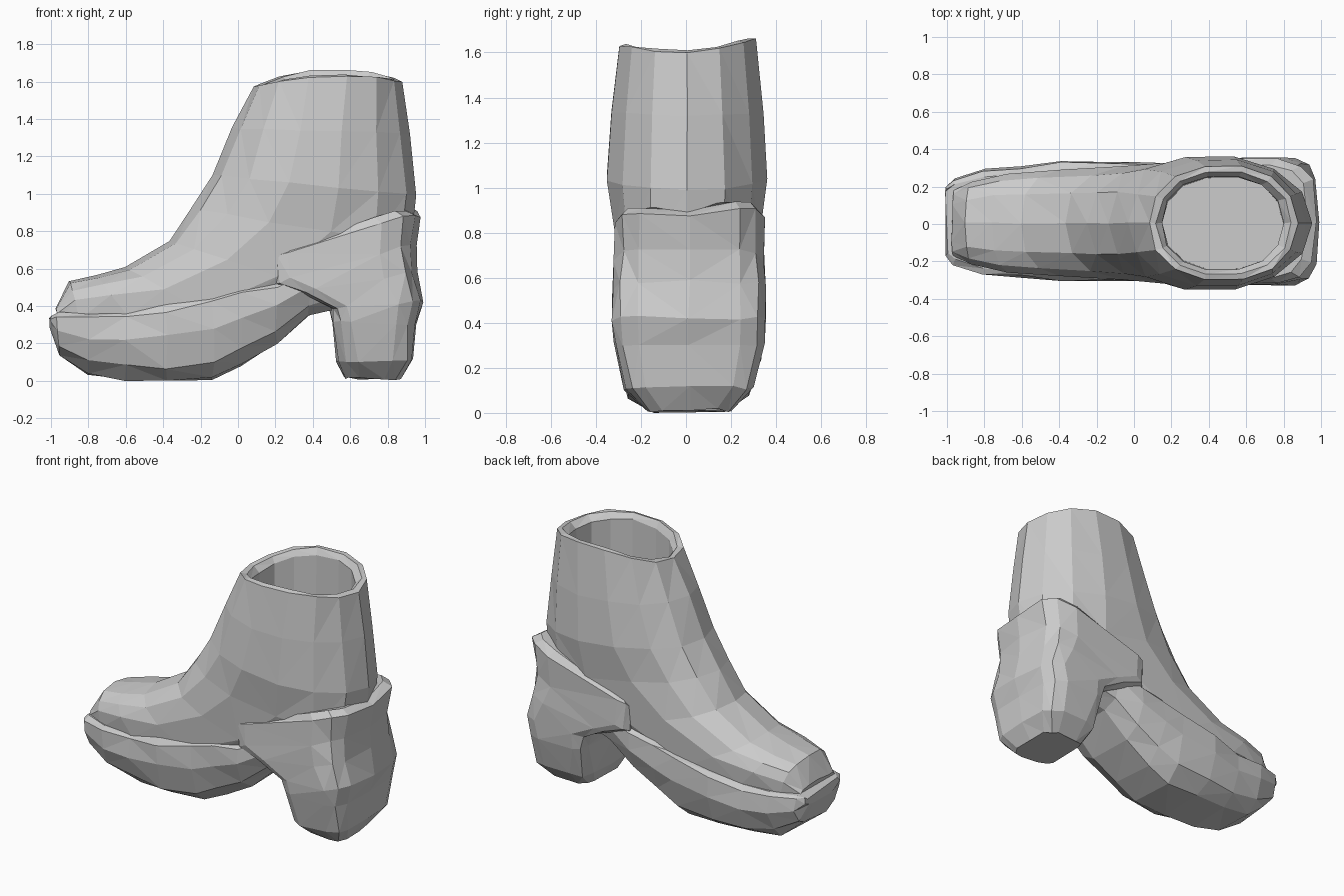
import bpy, bmesh, math, random

random.seed(4)


def power(v, e):
    return math.copysign(abs(v) ** e, v)


def ring(xf, zf, xb, zb, hw, n=2.3, lift=0.0, nf=None, sides=14):
    """Rounded ring across y from a front to a back point; nf squares the front."""
    pts = []
    for i in range(sides):
        a = 2 * math.pi * i / sides
        e = 2 / (nf if nf and math.cos(a) < 0 else n)
        c, s = power(math.cos(a), e), power(math.sin(a), e)
        x = (xf + xb) / 2 + c * (xb - xf) / 2
        z = (zf + zb) / 2 + c * (zb - zf) / 2 + lift * s * s + lift * 0.25 * s
        pts.append((x, s * hw, z))
    return pts


def sole_section(x, zb, zt, hw):
    """Upright section of the sole: narrow tread, bulging side, top lip."""
    h = zt - zb
    half = [(0.5, 0), (0.83, 0.2), (1, 0.6), (0.98, 0.93), (0.88, 1)]
    right = [(x, hw * y, zb + h * z) for y, z in half]
    return right + [(px, -py, pz) for px, py, pz in reversed(right)]


def loft(name, rings, jitter=0.0, y0=0.0):
    bm = bmesh.new()
    rows = []
    for r in rings:
        rows.append([bm.verts.new((x + random.uniform(-jitter, jitter),
                                   y + y0 + random.uniform(-jitter, jitter) * 0.6,
                                   z + random.uniform(-jitter, jitter)))
                     for x, y, z in r])
    n = len(rows[0])
    for a, b in zip(rows, rows[1:]):
        for i in range(n):
            j = (i + 1) % n
            bm.faces.new((a[i], a[j], b[j], b[i]))
    caps = [bm.faces.new(rows[0]), bm.faces.new(rows[-1])]
    bmesh.ops.triangulate(bm, faces=[f for f in bm.faces if f not in caps])
    bmesh.ops.recalc_face_normals(bm, faces=bm.faces)
    me = bpy.data.meshes.new(name)
    bm.to_mesh(me)
    bm.free()
    ob = bpy.data.objects.new(name, me)
    bpy.context.collection.objects.link(ob)
    return ob


# Upper: inner floor, inner wall, rim, then the outside down to the toe
upper = [
    (0.15, 0.95, 0.80, 0.95, 0.25, 2.2, 0),
    (0.15, 1.55, 0.80, 1.59, 0.255, 2.2, 0.06),
    (0.12, 1.59, 0.84, 1.625, 0.28, 2.2, 0.06),
    (0.08, 1.585, 0.875, 1.62, 0.31, 2.2, 0.06),
    (-0.03, 1.37, 0.915, 1.34, 0.345, 2.1, 0),
    (-0.14, 1.12, 0.95, 1.01, 0.365, 2.1, 0),
    (-0.25, 0.94, 0.92, 0.74, 0.33, 2.4, 0),
    (-0.37, 0.765, 0.52, 0.48, 0.31, 2.5, 0),
    (-0.60, 0.62, 0.0, 0.28, 0.29, 2.7, 0),
    (-0.76, 0.58, -0.50, 0.25, 0.27, 2.8, 0),
    (-0.90, 0.545, -0.82, 0.25, 0.225, 2.8, 0),
    (-0.975, 0.41, -0.94, 0.32, 0.18, 2.8, 0),
]
loft("boot_upper", [ring(*r) for r in upper], 0.005, 0.005)

# Sole: toe to arch
sole = [
    (-1.00, 0.29, 0.36, 0.18),
    (-0.96, 0.16, 0.38, 0.23),
    (-0.80, 0.055, 0.375, 0.28),
    (-0.60, 0.025, 0.375, 0.295),
    (-0.38, 0.01, 0.415, 0.322),
    (-0.13, 0.03, 0.47, 0.315),
    (0.02, 0.10, 0.52, 0.315),
    (0.20, 0.22, 0.55, 0.315),
    (0.38, 0.37, 0.62, 0.30),
    (0.58, 0.42, 0.70, 0.28),
]
loft("front_sole", [sole_section(*s) for s in sole], 0.011, 0.01)

# Heel block with the cup that wraps the back of the foot
heel = [
    (0.56, 0.03, 0.87, 0.03, 0.19, 4, 0),
    (0.53, 0.12, 0.945, 0.13, 0.29, 4, 0),
    (0.51, 0.33, 0.955, 0.31, 0.335, 4, 0, 6),
    (0.49, 0.41, 0.99, 0.44, 0.345, 4, 0, 6),
    (0.33, 0.49, 0.955, 0.60, 0.345, 4, 0, 9),
    (0.19, 0.54, 0.95, 0.75, 0.335, 4, 0, 12),
    (0.18, 0.64, 0.97, 0.89, 0.335, 4, 0.055, 12),
    (0.22, 0.66, 0.92, 0.92, 0.305, 4, 0.055, 12),
]
loft("heel", [ring(*r) for r in heel], 0.01, 0.015)

# Settle the shoe on the ground
zmin = min(v.co.z for o in bpy.data.objects for v in o.data.vertices)
for o in bpy.data.objects:
    o.location.z -= zmin
